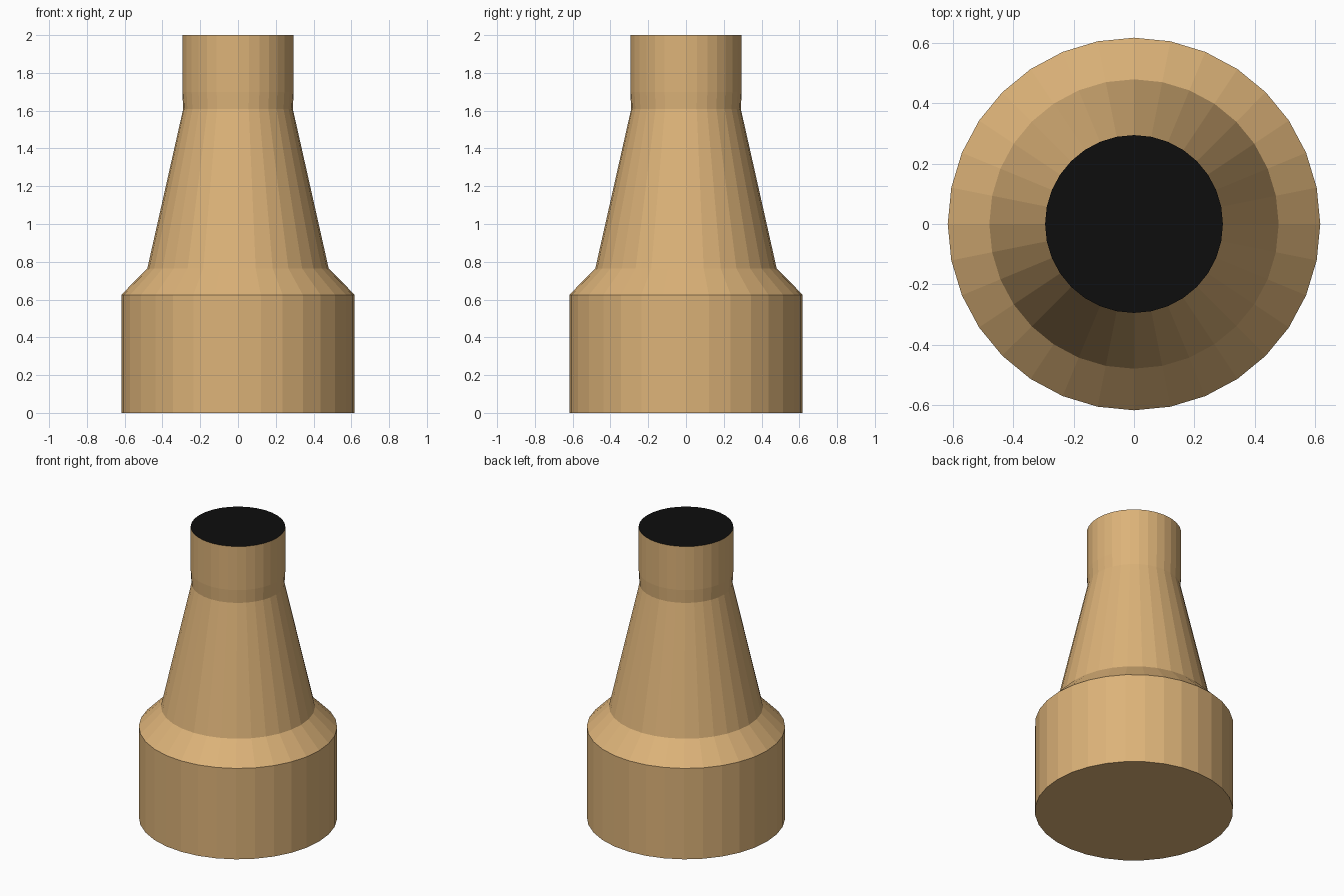
import bpy, bmesh, math

if "Cube" in bpy.data.objects:
    bpy.data.objects.remove(bpy.data.objects["Cube"])

SIDES = 32
# (radius, height) outline from base to mouth
PROFILE = [(0.618, 0.0), (0.618, 0.625), (0.48, 0.765),
           (0.29, 1.61), (0.295, 1.70), (0.295, 2.0)]


def material(name, color):
    mat = bpy.data.materials.new(name)
    mat.diffuse_color = color
    mat.use_nodes = True
    mat.node_tree.nodes["Principled BSDF"].inputs["Base Color"].default_value = mat.diffuse_color
    return mat


def ring(bm, radius, z):
    return [bm.verts.new((radius * math.cos(2 * math.pi * i / SIDES),
                          radius * math.sin(2 * math.pi * i / SIDES), z))
            for i in range(SIDES)]


# Turned body: base drum, shoulder, tapered cone and neck
bm = bmesh.new()
rings = [ring(bm, r, z) for r, z in PROFILE]
for low, high in zip(rings, rings[1:]):
    for i in range(SIDES):
        j = (i + 1) % SIDES
        bm.faces.new((low[i], low[j], high[j], high[i]))

# Closed underside and black top
bm.faces.new(rings[0][::-1])
top = bm.faces.new(rings[-1])
top.material_index = 1

mesh = bpy.data.meshes.new("tapered_body")
bm.to_mesh(mesh)
bm.free()
mesh.materials.append(material("tan", (0.72, 0.45, 0.19, 1)))
mesh.materials.append(material("black", (0.004, 0.004, 0.004, 1)))
body = bpy.data.objects.new("tapered_body", mesh)
bpy.context.collection.objects.link(body)
